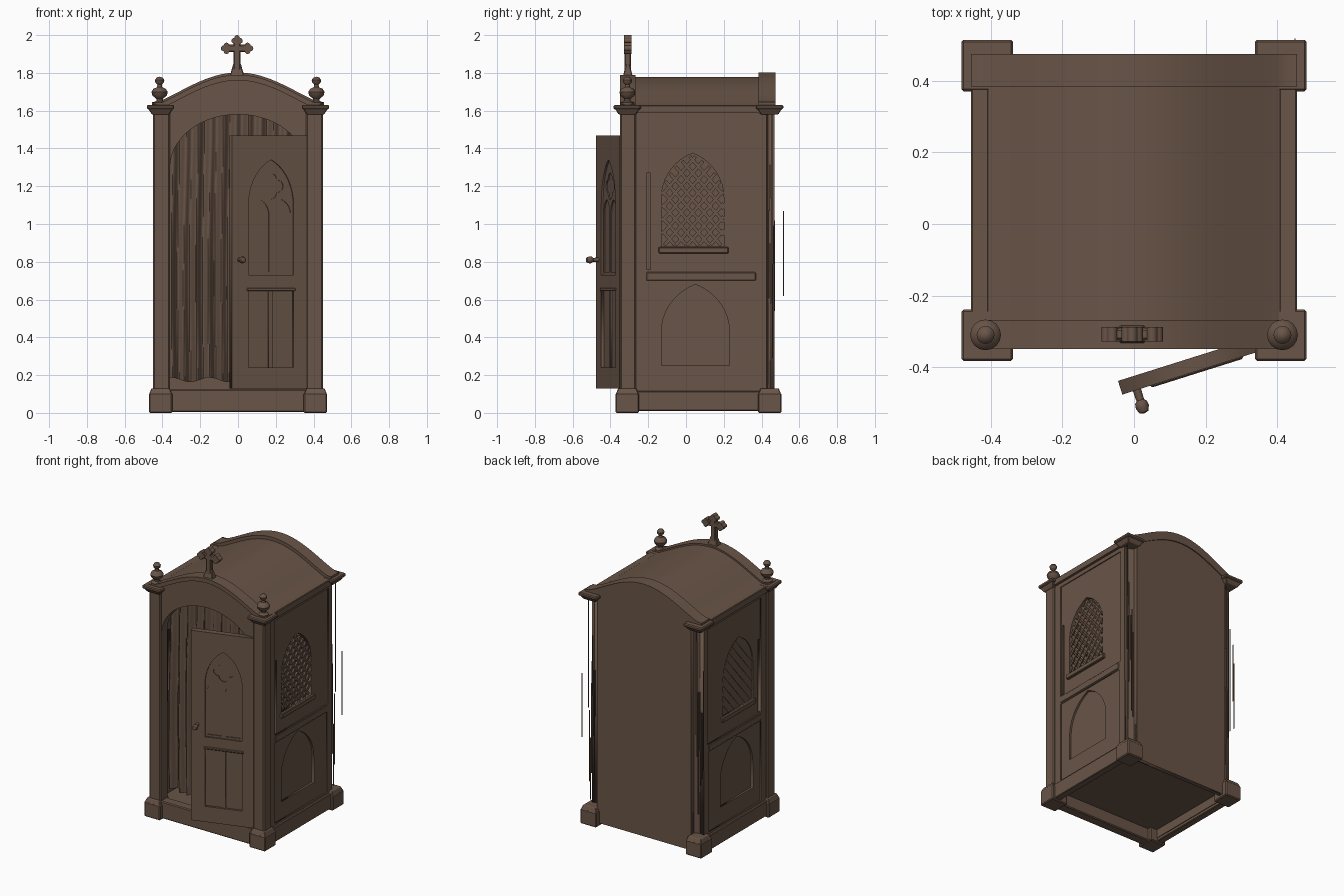
import bpy, bmesh, math, random
from math import radians, sin, cos, pi
from mathutils import Matrix, Vector

if "Cube" in bpy.data.objects:
    bpy.data.objects.remove(bpy.data.objects["Cube"])
random.seed(4)

wood = bpy.data.materials.new("brown_wood")
wood.use_nodes = True
wood.diffuse_color = (0.14, 0.089, 0.063, 1)
bsdf = wood.node_tree.nodes["Principled BSDF"]
bsdf.inputs["Base Color"].default_value = wood.diffuse_color
bsdf.inputs["Roughness"].default_value = 0.8

FRONT = Matrix.Rotation(pi / 2, 4, "X")                 # outline (x, z)
SIDE = Matrix.Rotation(pi / 2, 4, "Z") @ FRONT          # outline (y, z)


def smooth(ob):
    bpy.ops.object.select_all(action="DESELECT")
    ob.select_set(True)
    bpy.context.view_layer.objects.active = ob
    bpy.ops.object.shade_smooth_by_angle(angle=radians(40))


def add(name, bm):
    bmesh.ops.recalc_face_normals(bm, faces=bm.faces)
    me = bpy.data.meshes.new(name)
    bm.to_mesh(me)
    bm.free()
    ob = bpy.data.objects.new(name, me)
    bpy.context.collection.objects.link(ob)
    me.materials.append(wood)
    return ob


def box(name, lo, hi, flare=0.0, bevel=0.006):
    """Box between two corners; flare widens (or narrows) its top."""
    bm = bmesh.new()
    bmesh.ops.create_cube(bm, size=1)
    lo, hi = Vector(lo), Vector(hi)
    for v in bm.verts:
        grow = 2 * flare if v.co.z > 0 else 0
        v.co = (lo + hi) / 2 + v.co * (hi - lo) + Vector((v.co.x, v.co.y, 0)) * grow
    if bevel:
        bmesh.ops.bevel(bm, geom=bm.edges[:], offset=bevel, segments=1, affect="EDGES")
    return add(name, bm)


def plate(name, outlines, a, b, frame=FRONT):
    """Flat plate with holes, spanning a..b along y (FRONT) or x (SIDE)."""
    cu = bpy.data.curves.new(name, "CURVE")
    cu.dimensions, cu.fill_mode, cu.extrude = "2D", "BOTH", abs(b - a) / 2
    for pts in outlines:
        sp = cu.splines.new("POLY")
        sp.points.add(len(pts) - 1)
        sp.use_cyclic_u = True
        for p, (u, v) in zip(sp.points, pts):
            p.co = (u, v, 0, 1)
    tmp = bpy.data.objects.new(name, cu)
    bpy.context.collection.objects.link(tmp)
    me = bpy.data.meshes.new_from_object(tmp.evaluated_get(bpy.context.evaluated_depsgraph_get()))
    bpy.data.objects.remove(tmp)
    bm = bmesh.new()
    bm.from_mesh(me)
    bpy.data.meshes.remove(me)
    bmesh.ops.remove_doubles(bm, verts=bm.verts, dist=1e-5)
    mid = (a + b) / 2
    move = Matrix.Translation((mid, 0, 0) if frame is SIDE else (0, mid, 0))
    bm.transform(move @ frame)
    return add(name, bm)


def rect(u0, u1, v0, v1):
    return [(u0, v0), (u1, v0), (u1, v1), (u0, v1)]


def arch(u0, u1, base, spring, top, angle=68, n=9):
    """Pointed arch outline; angle 90 gives a round one."""
    c, h, a = (u0 + u1) / 2, (u1 - u0) / 2, radians(angle)
    half = [(h * (cos(a * i / n) - cos(a)) / (1 - cos(a)),
             spring + (top - spring) * sin(a * i / n) / sin(a)) for i in range(n + 1)]
    return ([(u0, base), (u1, base)] + [(c + x, z) for x, z in half]
            + [(c - x, z) for x, z in reversed(half[:-1])])


def foil(cx, cz, r, lobes, deep=0.3):
    return [(cx + r * (1 - deep + deep * abs(cos(lobes * t / 2))) * sin(t),
             cz + r * (1 - deep + deep * abs(cos(lobes * t / 2))) * cos(t))
            for t in (2 * pi * i / 48 for i in range(48))]


def lathe(name, profile, matrix, steps=16):
    bm = bmesh.new()
    vs = [bm.verts.new((r, 0, z)) for r, z in profile]
    es = [bm.edges.new(e) for e in zip(vs, vs[1:])]
    bmesh.ops.spin(bm, geom=vs + es, axis=(0, 0, 1), cent=(0, 0, 0), angle=2 * pi, steps=steps)
    bmesh.ops.remove_doubles(bm, verts=bm.verts, dist=1e-5)
    bm.transform(matrix)
    ob = add(name, bm)
    smooth(ob)
    return ob


def roof_line(lift=0.0, width=0.455):
    """Arched roof curve that flattens out toward the eaves."""
    xs = [width * (1 - i / 16) for i in range(33)]
    return [(x, 1.622 + lift + 0.156 * cos(min(abs(x) / 0.43, 1) * pi / 2) ** 1.2) for x in xs]


def band(lift, thick, width=0.455):
    top = roof_line(lift, width)
    return top + [(x, z - thick) for x, z in reversed(top)]


# Roof, pediment with round opening, back wall
for name, lift, thick, y0, y1 in (("roof", 0, 0.035, -0.28, 0.40), ("roof_back_band", 0.024, 0.06, 0.385, 0.475),
                                  ("pediment_rim", 0.012, 0.03, -0.350, -0.268)):
    smooth(plate(name, [band(lift, thick)], y0, y1))
opening = arch(-0.36, 0.36, 1.25, 1.30, 1.58, 90, 14)
plate("pediment", [roof_line(-0.005, 0.44) + [(-0.44, 1.25)] + [opening[0]] + opening[:1:-1]
                   + [opening[1], (0.44, 1.25)]], -0.338, -0.275)
plate("back_wall", [roof_line(-0.02, 0.367) + [(-0.367, 0.02), (0.367, 0.02)]], 0.445, 0.468)

# Floor and skirting
box("floor", (-0.42, -0.31, 0.09), (0.42, 0.45, 0.12), bevel=0)
box("front_step", (-0.40, -0.345, 0.005), (0.40, -0.275, 0.125))
box("back_skirt", (-0.40, 0.43, 0.02), (0.40, 0.466, 0.11))

# Corner blocks, capitals, front posts, finials
FINIAL = [(0, 0), (0.036, 0), (0.036, 0.012), (0.017, 0.022), (0.017, 0.032), (0.038, 0.05), (0.043, 0.068),
          (0.034, 0.085), (0.014, 0.094), (0.012, 0.108), (0.022, 0.118), (0.025, 0.132), (0.016, 0.145), (0, 0.15)]
for s, side in ((-1, "right"), (1, "left")):
    for end, y in (("front", -0.311), ("back", 0.443)):
        x = s * 0.41
        box(f"{end}_{side}_base", (x - .062, y - .062, 0), (x + .062, y + .062, 0.105), bevel=0.006)
        box(f"{end}_{side}_base_top", (x - .06, y - .06, 0.1), (x + .06, y + .06, 0.13), flare=-0.012, bevel=0.003)
        box(f"{end}_{side}_neck", (x - .046, y - .046, 1.58), (x + .046, y + .046, 1.612), flare=0.02, bevel=0.003)
        box(f"{end}_{side}_capital", (x - .072, y - .072, 1.607), (x + .072, y + .072, 1.631))
    box(f"front_{side}_post", (s * 0.405 - .045, -0.35, 0.1), (s * 0.405 + .045, -0.265, 1.6), bevel=0.008)
    lathe(f"{side}_finial", FINIAL, Matrix.Translation((s * 0.415, -0.31, 1.63)))

    # Splintered remains of the back posts
    inner = [(s * 0.367, 0.455), (s * 0.367, 0.435), (s * 0.425, 0.41)]
    bm = bmesh.new()
    for p, q in zip(inner, inner[1:]):
        bm.faces.new([bm.verts.new((*c, z)) for c, z in ((p, .1), (q, .1), (q, 1.6), (p, 1.6))])
    add(f"back_{side}_corner_lining", bm)
    for i in range(9):
        x, y = s * random.uniform(0.39, 0.447), random.uniform(0.43, 0.475)
        z0 = random.uniform(0.1, 0.9)
        z1 = min(1.6, z0 + random.uniform(0.3, 0.9))
        box(f"{side}_splinter", (x - .002, y - .003, z0), (x + .002, y + .003, z1), bevel=0)

    # Side wall: pierced panel, raised frame, rail, sill and cornice
    lower, window = arch(-0.13, 0.23, 0.25, 0.43, 0.68), arch(-0.13, 0.20, 0.88, 1.14, 1.375)
    slot = rect(-0.208, -0.188, 0.76, 1.27)
    plate(f"{side}_wall", [rect(-0.28, 0.42, 0.03, 1.62), lower, window, slot], s * 0.40, s * 0.430, SIDE)
    plate(f"{side}_wall_frame", [rect(-0.275, 0.425, 0.1, 1.61), rect(-0.21, 0.37, 0.13, 0.695),
                                 rect(-0.21, 0.385, 0.75, 1.56)], s * 0.42, s * 0.437, SIDE)
    plate(f"{side}_lower_panel", [rect(-0.15, 0.25, 0.23, 0.69)], s * 0.403, s * 0.417, SIDE)
    for name, y0, y1, z0, z1, depth in (("rail", -.21, .37, .70, .745, .441), ("sill", -.145, .225, .845, .878, .448),
                                        ("skirt", -.27, .42, .01, .115, .453), ("cornice", -.27, .42, 1.60, 1.63, .455)):
        a, b = sorted((s * 0.405, s * depth))
        box(f"{side}_{name}", (a, y0, z0), (b, y1, z1), bevel=0.004)

    # Window lattice from crossing bars cut to the arch
    def inside(y, z):
        t = max(0, (z - 1.14) / 0.235)
        return 0.885 < z < 1.375 and abs(y - 0.035) < 0.165 * (1 - t ** 2.2)

    for d in (-1, 1):
        for k in range(-8, 9):
            run = [(0.035 + t, 1.13 + d * t * 1.15 + k * 0.07) for t in (i * 0.005 - 0.2 for i in range(81))]
            run = [p for p in run if inside(*p)]
            if len(run) > 3:
                (y0, z0), (y1, z1) = run[0], run[-1]
                n = Vector((z0 - z1, y1 - y0)).normalized() * 0.009
                quad = [(y0 + n.x, z0 + n.y), (y1 + n.x, z1 + n.y), (y1 - n.x, z1 - n.y), (y0 - n.x, z0 - n.y)]
                shift = 0.002 * d
                plate(f"{side}_lattice_bar", [quad], s * (0.413 + shift), s * (0.426 + shift), SIDE)
plate("right_window_backing", [rect(-0.14, 0.21, 0.87, 1.39)], -0.414, -0.424, SIDE)
plate("left_slot_backing", [rect(-0.215, -0.18, 0.75, 1.28)], 0.405, 0.417, SIDE)
box("loose_splinter", (0.448, 0.513, 0.62), (0.451, 0.518, 1.07), bevel=0)

# Curtain gathered in folds behind the opening
bm = bmesh.new()
cols, rows = 120, 12
grid = []
for i in range(cols + 1):
    x = -0.365 + 0.73 * i / cols
    top = 1.32 + 0.265 * math.sqrt(max(0, 1 - (x / 0.37) ** 2))
    foot = 0.175 + 0.012 * sin(x * 31)
    col = []
    for j in range(rows + 1):
        f = j / rows
        fold = 0.02 * sin(x * 95 + 0.8 * sin(f * 4)) + 0.009 * sin(x * 41 + f * 2)
        col.append(bm.verts.new((x, -0.235 + fold * (1.1 - 0.4 * f), foot + (top - foot) * f)))
    grid.append(col)
for a, b in zip(grid, grid[1:]):
    for j in range(rows):
        bm.faces.new((a[j], b[j], b[j + 1], a[j + 1]))
smooth(add("curtain", bm))

# Cross with trefoil ends, widening toward its foot
CX, CY, CZ = -0.005, -0.308, 1.93
box("cross_foot", (CX - .04, CY - .028, 1.775), (CX + .04, CY + .028, 1.85), flare=-0.02, bevel=0.004)
box("cross_upright", (CX - .019, CY - .018, 1.80), (CX + .019, CY + .018, 1.985))
box("cross_arms", (CX - .068, CY - .017, CZ - .019), (CX + .068, CY + .017, CZ + .019))
for dx, dz in ((-.056, 0), (.056, 0), (0, .04)):
    plate("cross_tip", [foil(CX + dx, CZ + dz, 0.03, 4)], CY - .02, CY + .02)

# Door, built flat from the hinge and then swung open
up, low = arch(-0.325, -0.075, 0.73, 1.10, 1.34), rect(-0.325, -0.075, 0.24, 0.65)
door = [
    plate("door_frame", [rect(-0.418, 0, 0.13, 1.468), up, low], -0.02, 0.02),
    plate("door_panel", [rect(-0.34, -0.06, 0.22, 1.36)], -0.004, 0.004),
    plate("door_tracery", [up, arch(-0.312, -0.209, 0.745, 1.05, 1.13), arch(-0.191, -0.088, 0.745, 1.05, 1.13),
                           foil(-0.2, 1.20, 0.07, 4)], -0.01, 0.01),
    plate("door_lower_mullion", [rect(-0.212, -0.188, 0.24, 0.65)], -0.012, 0.012),
    box("door_ledge", (-0.335, -0.026, 0.645), (-0.065, 0.02, 0.662), bevel=0.004),
    lathe("door_knob", [(0, 0), (0.012, 0), (0.011, 0.035), (0.017, 0.042), (0.019, 0.055), (0.013, 0.07), (0, 0.074)],
          Matrix.Translation((-0.375, -0.015, 0.81)) @ FRONT, 12),
]
swing = Matrix.Translation((0.36, -0.332, 0)) @ Matrix.Rotation(radians(17.5), 4, "Z")
for part in door:
    part.data.transform(swing)
